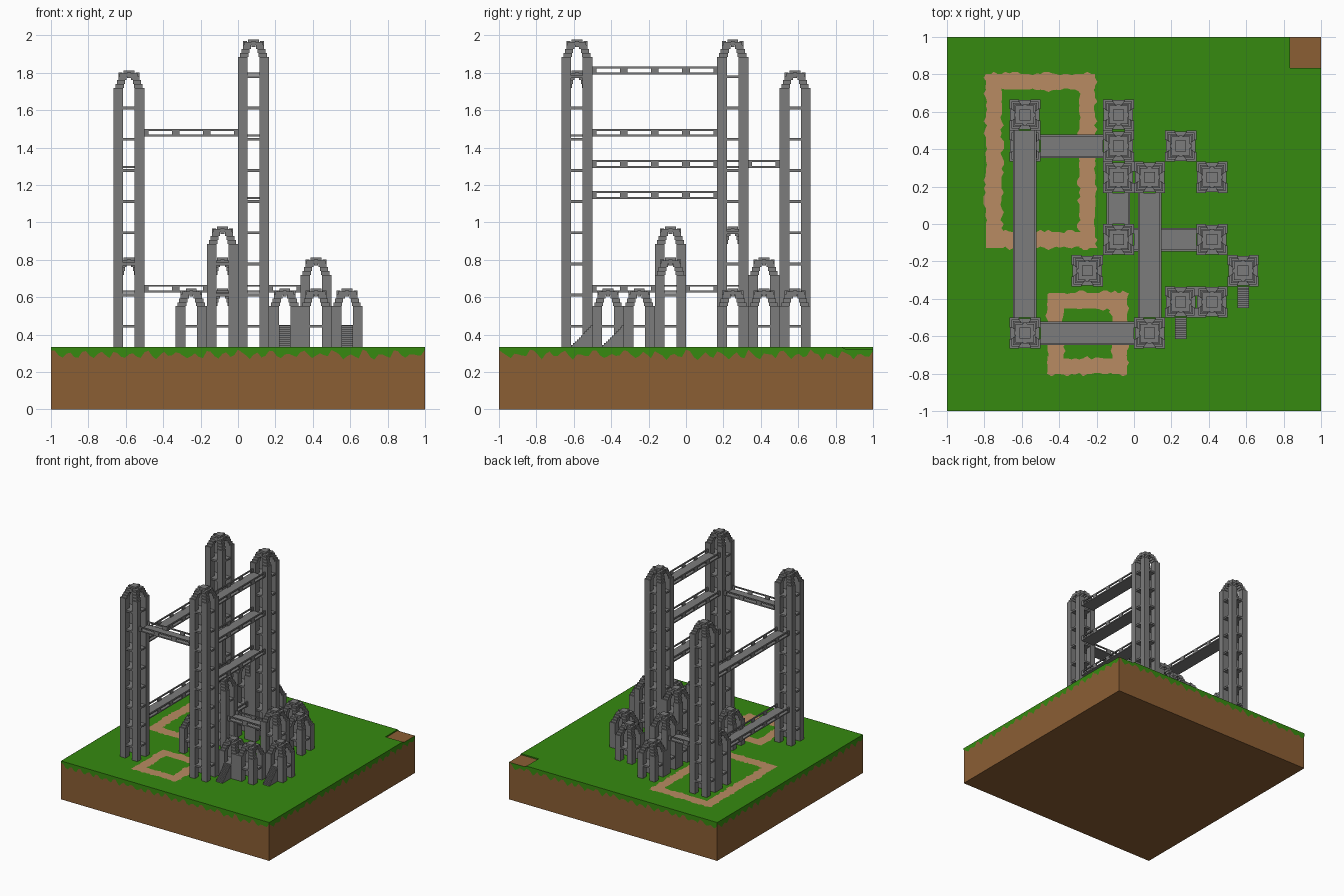
import bpy, bmesh, random
from mathutils import Vector

random.seed(4)
old = bpy.data.objects.get("Cube")
if old:
    bpy.data.objects.remove(old, do_unlink=True)

CELL = 1 / 6          # one tower footprint
U = CELL / 16         # one small block
GROUND = 2 * CELL


def material(name, rgb):
    m = bpy.data.materials.new(name)
    m.use_nodes = True
    m.diffuse_color = (*rgb, 1)
    bsdf = m.node_tree.nodes["Principled BSDF"]
    bsdf.inputs["Base Color"].default_value = (*rgb, 1)
    bsdf.inputs["Roughness"].default_value = 0.9
    return m


stone = material("grey stone", (0.2, 0.2, 0.2))
grass = material("green grass", (0.037, 0.254, 0.005))
dirt = material("brown dirt", (0.258, 0.112, 0.034))
sand = material("tan path", (0.479, 0.258, 0.122))


def box(bm, lo, hi):
    vs = bmesh.ops.create_cube(bm, size=1)["verts"]
    for v in vs:
        v.co = Vector([(a + b) / 2 + c * (b - a) for a, b, c in zip(lo, hi, v.co)])


def finish(bm, name, mat):
    me = bpy.data.meshes.new(name)
    bm.to_mesh(me)
    bm.free()
    me.materials.append(mat)
    ob = bpy.data.objects.new(name, me)
    bpy.context.collection.objects.link(ob)
    return ob


# Ground: dirt block, thin turf with one bare corner
bm = bmesh.new()
box(bm, (-1, -1, 0), (1, 1, GROUND - U))
finish(bm, "dirt_block", dirt)
bm = bmesh.new()
box(bm, (-1, -1, GROUND - U), (1, 1 - CELL, GROUND))
box(bm, (-1, 1 - CELL, GROUND - U), (1 - CELL, 1, GROUND))
finish(bm, "turf", grass)


def ribbon(bm, pairs, up):
    """Strip of quads between two ragged edges, facing up."""
    rows = [(bm.verts.new(a), bm.verts.new(b)) for a, b in pairs]
    for (a, b), (c, d) in zip(rows, rows[1:]):
        f = bm.faces.new((a, b, d, c))
        f.normal_update()
        if f.normal.dot(up) < 0:
            f.normal_flip()


# Ragged turf hanging over the four sides
bm = bmesh.new()
drops = [2, 2.5, 4.5, 6, 4, 3, 4.5, 5]
for out in (Vector((0, -1, 0)), Vector((1, 0, 0)), Vector((0, 1, 0)), Vector((-1, 0, 0))):
    along = Vector((-out.y, out.x, 0))
    pairs = []
    for i in range(97):
        p = out * 1.001 + along * (-1 + i / 48)
        deep = (drops[i % 8] + random.uniform(-0.8, 0.8)) * U
        bare = p.x > 1 - CELL and p.y > 1 - CELL
        top = GROUND - U if bare else GROUND
        pairs.append((p + Vector((0, 0, top)), p + Vector((0, 0, GROUND - deep))))
    ribbon(bm, pairs, out)
finish(bm, "turf_overhang", grass)


# Sandy footpath loops with ragged edges
def path_loop(name, x0, x1, y0, y1):
    bm = bmesh.new()
    z = GROUND + 0.002
    half = 0.042
    for a, b in (((x0, y0), (x1, y0)), ((x1, y0), (x1, y1)),
                 ((x1, y1), (x0, y1)), ((x0, y1), (x0, y0))):
        a, b = Vector((*a, z)), Vector((*b, z))
        d = (b - a).normalized()
        side = Vector((-d.y, d.x, 0))
        a, b = a - d * half, b + d * half
        n = round((b - a).length / 0.021)
        pairs = []
        for i in range(n + 1):
            p = a.lerp(b, i / n)
            w = [half + random.choice((-0.006, 0, 0, 0.003, 0.012)) for _ in range(2)]
            pairs.append((p + side * w[0], p - side * w[1]))
        ribbon(bm, pairs, Vector((0, 0, 1)))
    finish(bm, name, sand)


path_loop("large_path", -0.75, -0.25, -0.085, 0.76)
path_loop("small_path", -0.42, -0.08, -0.76, -0.41)


# Towers: corner piers, a floor per storey and a stepped pointed crown
CROWN = [(0, 5, 8, 3), (5, 7, 7, 2.5), (7, 9, 6.2, 2), (9, 11, 5.4, 1.2)]


def tower(name, cx, cy, storeys):
    bm = bmesh.new()

    def piers(z0, z1, outer, gap):
        for sx in (-1, 1):
            for sy in (-1, 1):
                xs = sorted((cx + sx * gap * U, cx + sx * outer * U))
                ys = sorted((cy + sy * gap * U, cy + sy * outer * U))
                box(bm, (xs[0], ys[0], z0), (xs[1], ys[1], z1))

    def slab(z0, z1, half):
        h = half * U
        box(bm, (cx - h, cy - h, z0), (cx + h, cy + h, z1))

    base = GROUND + (storeys - 1) * CELL
    piers(GROUND, base, 8, 3)
    for k in range(storeys - 1):
        z = GROUND + k * CELL + 10 * U
        slab(z, z + 1.4 * U, 7.6)
    for z0, z1, outer, gap in CROWN:
        piers(base + z0 * U, base + z1 * U, outer, gap)
    slab(base + 11 * U, base + 12.5 * U, 4.8)
    slab(base + 12.5 * U, base + 14 * U, 2.8)
    # little bosses on the crown shoulders
    for sx, sy in ((1, 0), (-1, 0), (0, 1), (0, -1)):
        x, y = cx + sx * 4.4 * U, cy + sy * 4.4 * U
        box(bm, (x - U, y - U, base + 10 * U), (x + U, y + U, base + 13 * U))
    finish(bm, name, stone)


# Column, row (in half-cell steps from the centre) and storeys
TOWERS = [(-7, 7, 9), (-7, 5, 3), (-7, -7, 9), (1, -7, 10), (1, 3, 10),
          (-1, 7, 2), (-1, 5, 3), (-1, 3, 4), (-1, -1, 4), (-3, -3, 2),
          (3, 5, 2), (5, 3, 2), (5, -1, 3), (7, -3, 2), (3, -5, 2), (5, -5, 2)]
for i, (c, r, s) in enumerate(TOWERS):
    tower(f"tower_{i + 1}", c * CELL / 2, r * CELL / 2, s)


# Bridges: thin deck, handrails and paired posts at every cell joint
def bridge(name, axis, line, start, cells, storey):
    bm = bmesh.new()
    top = GROUND + storey * CELL
    c, a, length = line * CELL / 2, start * CELL, cells * CELL

    def bar(s0, s1, w0, w1, z0, z1):
        if axis == "x":
            box(bm, (s0, c + w0 * U, z0), (s1, c + w1 * U, z1))
        else:
            box(bm, (c + w0 * U, s0, z0), (c + w1 * U, s1, z1))

    bar(a, a + length, -6, 6, top - 4 * U, top - 3 * U)
    for w in (-6, 5):
        bar(a, a + length, w, w + 1, top - U, top)
        for k in range(cells + 1):
            s = a + k * CELL
            s0, s1 = max(a, s - 2 * U), min(a + length, s + 2 * U)
            bar(s0, s1, w, w + 1, top - 3 * U, top - U)
    finish(bm, name, stone)


BRIDGES = [("x", -7, -3, 3, 7), ("x", 5, -3, 2, 2), ("x", -1, 0, 2, 2),
           ("y", -7, -3, 5, 2), ("y", -7, -3, 6, 6), ("y", -1, 0, 1, 2),
           ("y", 1, -3, 4, 5), ("y", 1, -3, 4, 7), ("y", 1, -3, 4, 9)]
for i, b in enumerate(BRIDGES):
    bridge(f"bridge_{i + 1}", *b)


# Entrance stairs leading up to the first floor
def stairs(name, cx, y_wall):
    bm = bmesh.new()
    for k in range(11):
        y = y_wall - (11 - k) * U
        box(bm, (cx - 3 * U, y, GROUND), (cx + 3 * U, y + U, GROUND + (k + 1) * U))
    finish(bm, name, stone)


stairs("stairs_left", 3.5 * CELL, -2 * CELL)
stairs("stairs_right", 1.5 * CELL, -3 * CELL)
